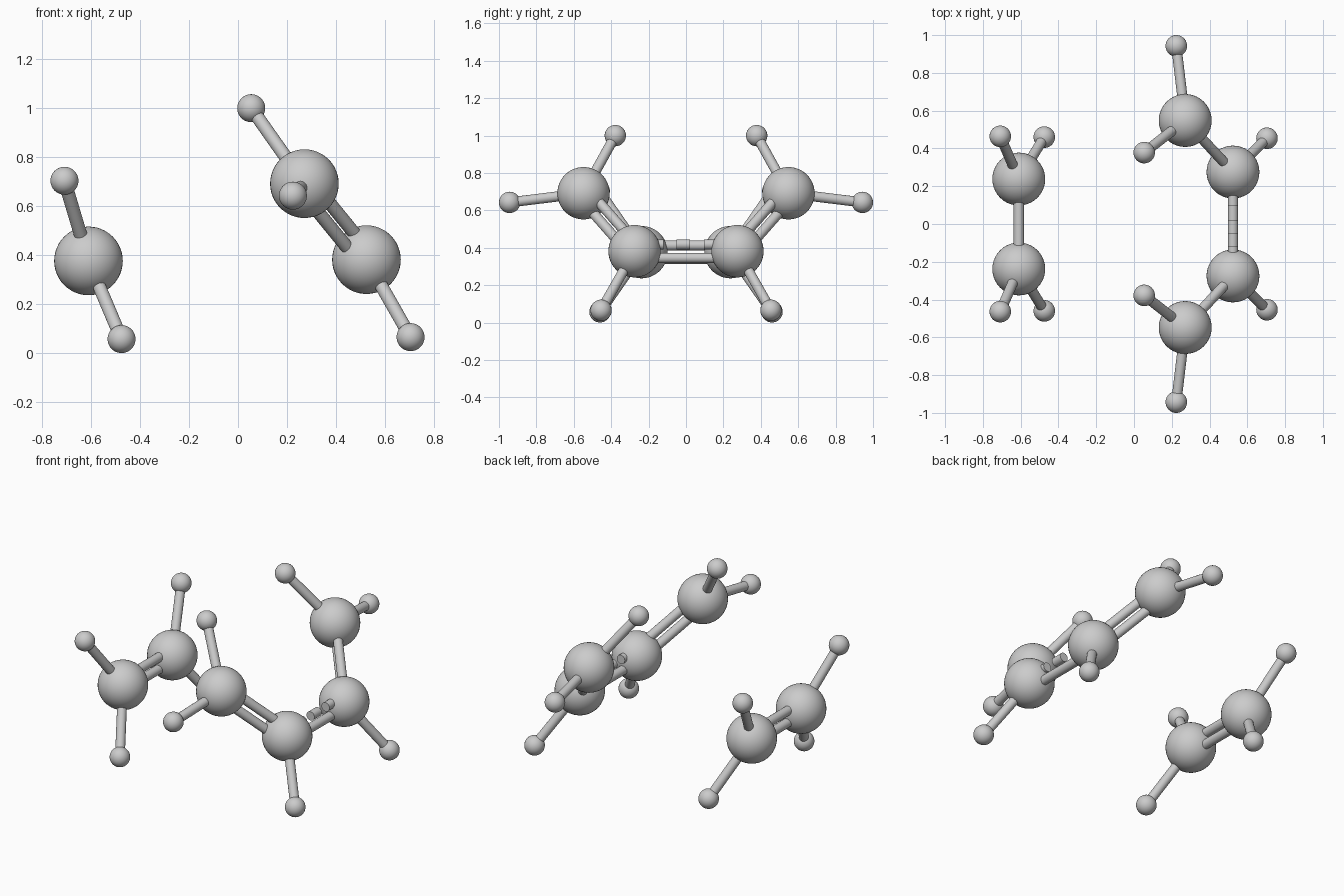
import bpy
from mathutils import Vector

if "Cube" in bpy.data.objects:
    bpy.data.objects.remove(bpy.data.objects["Cube"])

ROD = 0.027      # bond radius
GAP = 0.036      # half spacing of the paired bonds


def smooth(ob):
    bpy.ops.object.select_all(action='DESELECT')
    ob.select_set(True)
    bpy.context.view_layer.objects.active = ob
    bpy.ops.object.shade_smooth_by_angle()


def ball(name, pos, radius):
    bpy.ops.mesh.primitive_uv_sphere_add(segments=40, ring_count=24, radius=radius, location=pos)
    ob = bpy.context.object
    ob.name = name
    smooth(ob)


def rod(name, a, b):
    a, b = Vector(a), Vector(b)
    d = b - a
    bpy.ops.mesh.primitive_cylinder_add(vertices=24, radius=ROD, depth=d.length, location=(a + b) / 2)
    ob = bpy.context.object
    ob.name = name
    ob.rotation_euler = d.to_track_quat('Z', 'Y').to_euler()
    smooth(ob)


def double_rod(name, a, b):
    a, b = Vector(a), Vector(b)
    d = (b - a).normalized()
    up = Vector((0, 0, 1))
    off = (up - d * d.dot(up)).normalized() * GAP
    rod(name + "_upper", a + off, b + off)
    rod(name + "_lower", a - off, b - off)


def flip(p, s):
    return (p[0], p[1] * s, p[2])


# Positions on the +y side: large atoms, and small atoms with their parent
large = {"pair": (-0.61, 0.238, 0.377), "chain_end": (0.271, 0.548, 0.692), "chain_mid": (0.524, 0.275, 0.382)}
small = [("pair", (-0.708, 0.464, 0.704)), ("pair", (-0.475, 0.46, 0.058)),
         ("chain_end", (0.054, 0.378, 1.0)), ("chain_end", (0.224, 0.943, 0.643)),
         ("chain_mid", (0.704, 0.454, 0.066))]

# Both mirrored halves
for s, side in ((1, "back"), (-1, "front")):
    for key, p in large.items():
        ball(f"large_atom_{key}_{side}", flip(p, s), 0.14)
    for i, (key, p) in enumerate(small):
        ball(f"small_atom_{i}_{side}", flip(p, s), 0.057)
        rod(f"bond_{i}_{side}", flip(large[key], s), flip(p, s))
    double_rod(f"double_bond_{side}", flip(large["chain_end"], s), flip(large["chain_mid"], s))

# Double bond of the separate pair
double_rod("pair_double_bond", flip(large["pair"], -1), large["pair"])

# Middle chain bond: one solid rod below a dashed rod
x, y, z = large["chain_mid"]
rod("middle_bond", (x, -y, z - GAP), (x, y, z - GAP))
for i, (y0, y1) in enumerate(((-0.19, -0.12), (-0.05, 0.022), (0.095, 0.168))):
    rod(f"dashed_bond_{i}", (x, y0, z + GAP), (x, y1, z + GAP))
